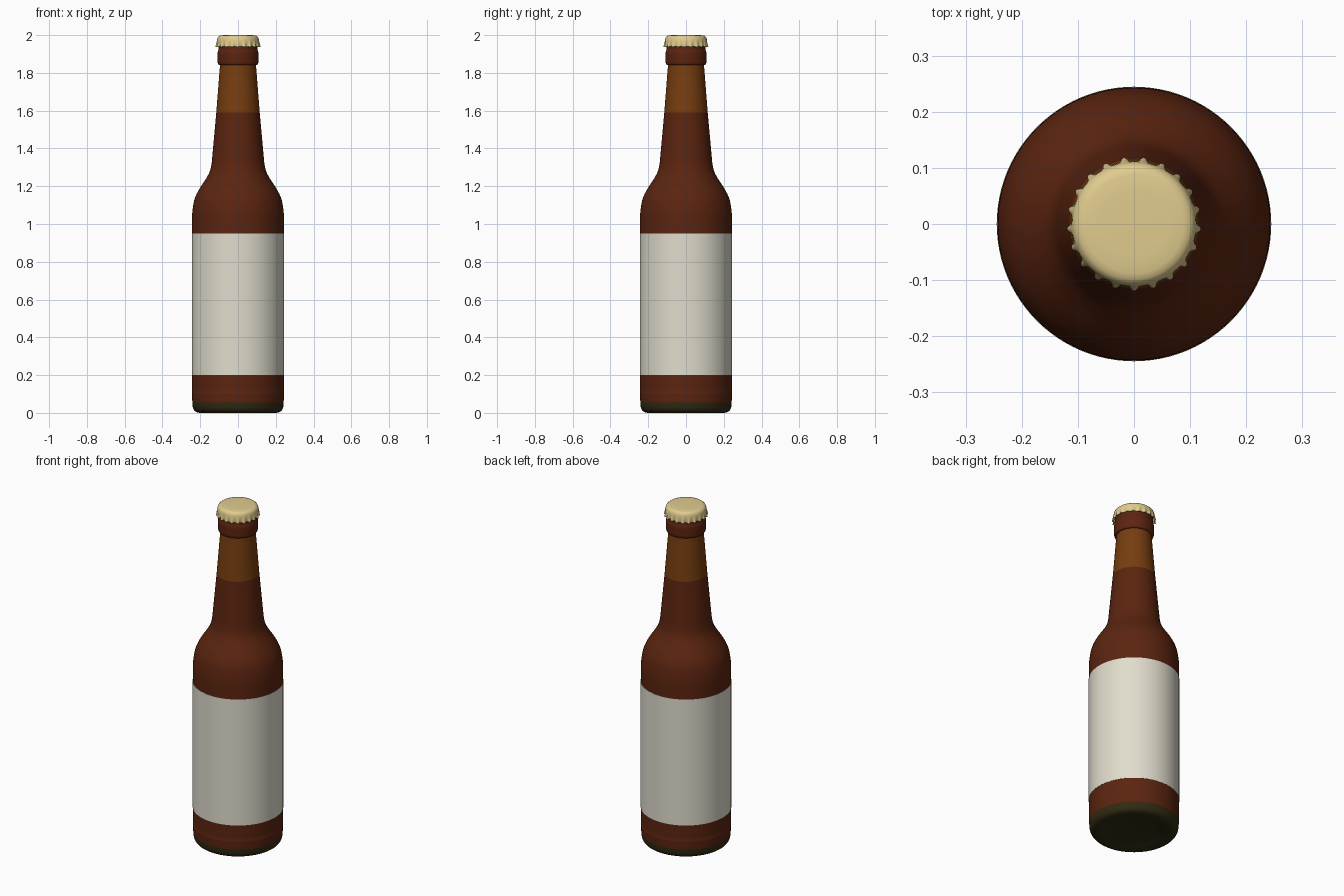
import bpy, bmesh, math

if "Cube" in bpy.data.objects:
    bpy.data.objects.remove(bpy.data.objects["Cube"])


def material(name, rgb):
    m = bpy.data.materials.new(name)
    m.diffuse_color = (*rgb, 1)
    m.use_nodes = True
    m.node_tree.nodes["Principled BSDF"].inputs["Base Color"].default_value = m.diffuse_color
    return m


BEER = material("dark beer brown", (0.105, 0.018, 0.005))
NECK = material("amber glass", (0.18, 0.047, 0.005))
BASE = material("dark olive glass", (0.03, 0.023, 0.006))
PAPER = material("label paper", (0.75, 0.72, 0.61))
GOLD = material("cap gold", (0.75, 0.60, 0.27))


def smooth_path(pts, steps=4):
    """Catmull-Rom curve through (radius, height) points."""
    p = [pts[0]] + pts + [pts[-1]]
    out = []
    for i in range(1, len(p) - 2):
        a, b, c, d = p[i - 1:i + 3]
        for s in range(steps):
            t = s / steps
            out.append(tuple(0.5 * (2 * b[k] + (c[k] - a[k]) * t
                       + (2 * a[k] - 5 * b[k] + 4 * c[k] - d[k]) * t * t
                       + (3 * b[k] - a[k] - 3 * c[k] + d[k]) * t ** 3) for k in (0, 1)))
    return out + [pts[-1]]


def lathe(name, profile, mats, n=96, close_start=False, close_end=False, shape=None, pick=None):
    """Turn a profile around z; shape(row, angle) may offset (radius, height)."""
    bm = bmesh.new()
    rings = []
    for row, (r, z) in enumerate(profile):
        ring = []
        for i in range(n):
            a = 2 * math.pi * i / n
            dr, dz = shape(row, a) if shape else (0, 0)
            ring.append(bm.verts.new(((r + dr) * math.cos(a), (r + dr) * math.sin(a), z + dz)))
        rings.append(ring)
    for lo, hi in zip(rings, rings[1:]):
        for i in range(n):
            j = (i + 1) % n
            bm.faces.new((lo[i], lo[j], hi[j], hi[i]))
    if close_start:
        bm.faces.new(rings[0][::-1])
    if close_end:
        bm.faces.new(rings[-1])
    if pick:
        for f in bm.faces:
            f.material_index = pick(f.calc_center_median())
    me = bpy.data.meshes.new(name)
    bm.to_mesh(me)
    bm.free()
    for m in mats:
        me.materials.append(m)
    ob = bpy.data.objects.new(name, me)
    bpy.context.collection.objects.link(ob)
    bpy.ops.object.select_all(action='DESELECT')
    ob.select_set(True)
    bpy.context.view_layer.objects.active = ob
    bpy.ops.object.shade_smooth_by_angle(angle=math.radians(40))
    return ob


# Bottle: hollowed foot, straight body, shoulder, tapering neck
foot = [(0.02, 0.02), (0.12, 0.014), (0.175, 0.002), (0.2, 0.0), (0.225, 0.007),
        (0.238, 0.025), (0.2415, 0.055)]
body = [(0.2415, 0.055), (0.2435, 0.1), (0.2435, 0.2), (0.2435, 0.95), (0.2435, 1.03),
        (0.24, 1.08), (0.229, 1.135), (0.205, 1.185), (0.171, 1.237), (0.15, 1.277),
        (0.14, 1.32), (0.135, 1.37), (0.115, 1.59)]
neck = [(0.115, 1.59), (0.095, 1.845)]
lathe("bottle", smooth_path(foot)[:-1] + smooth_path(body) + neck[1:],
      [BASE, BEER, NECK], close_start=True,
      pick=lambda c: 0 if c.z < 0.055 else 1 if c.z < 1.59 else 2)

# Collar and mouth under the cap
collar = [(0.093, 1.842), (0.102, 1.843), (0.107, 1.852), (0.108, 1.87), (0.1085, 1.9),
          (0.106, 1.915), (0.103, 1.925), (0.102, 1.96), (0.09, 1.975)]
lathe("collar", smooth_path(collar, 3), [BEER], close_start=True, close_end=True)

# Paper label wrapped around the body
lathe("label", [(0.2425, 0.2), (0.2447, 0.2), (0.2447, 0.95), (0.2425, 0.95)], [PAPER])

# Crown cap with 21 crimped teeth
TEETH = 21


def crimp(row, a):
    w = 0.5 + 0.5 * math.cos(TEETH * (a + math.pi / 2))
    k = (1, 1, 0.6, 0.25, 0.05)[row] if row < 5 else 0
    return 0.011 * k * w ** 1.5, (0.006 * (1 - w) if row < 2 else 0)


cap = [(0.105, 1.936), (0.109, 1.936), (0.1105, 1.949), (0.111, 1.961), (0.111, 1.971),
       (0.1095, 1.981), (0.106, 1.99), (0.099, 1.996), (0.088, 1.999), (0.06, 2.0)]
lathe("crown_cap", cap, [GOLD], n=TEETH * 8, close_end=True, shape=crimp)
